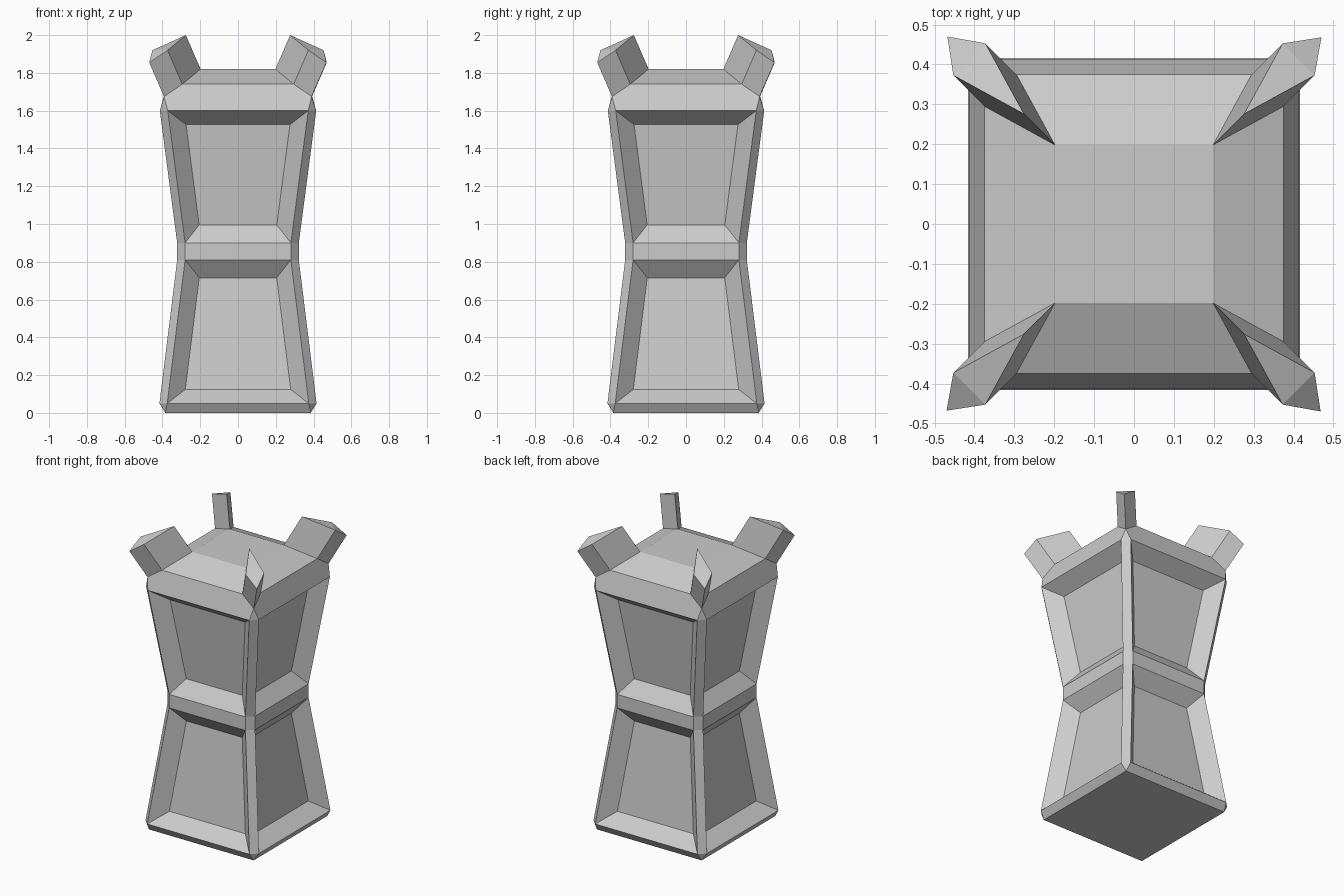
import bpy, bmesh
from math import pi
from mathutils import Matrix, Vector

if "Cube" in bpy.data.objects:
    bpy.data.objects.remove(bpy.data.objects["Cube"])

bm = bmesh.new()


def face(pts, turn):
    """Add one face, turned about z by quarter turns."""
    rot = Matrix.Rotation(turn * pi / 2, 4, 'Z')
    return bm.faces.new([bm.verts.new(rot @ Vector(p)) for p in pts])


def band(lo, hi, turn):
    """Flat front face between two levels given as (half width, depth, z)."""
    (x0, y0, z0), (x1, y1, z1) = lo, hi
    return face([(-x0, -y0, z0), (x0, -y0, z0), (x1, -y1, z1), (-x1, -y1, z1)], turn)


# Levels of the shaft: half width of the flat side, its distance out, height
levels = [(.375, .416, .05), (.28, .322, .81), (.28, .322, .90), (.372, .414, 1.60)]
foot = (.385, .385, 0)
eave = (.295, .375, 1.74)
crown = (.198, .198, 1.82)
tip = (.39, -.392, 1.675)

panels, caps = [], []
for t in range(4):
    # Bevelled foot and its corner
    band(foot, levels[0], t)
    w, d, z = levels[0]
    face([(.385, -.385, 0), (d, -w, z), (w, -d, z)], t)

    # Shaft sides and chamfered corners
    for i, (lo, hi) in enumerate(zip(levels, levels[1:])):
        f = band(lo, hi, t)
        if i != 1:
            panels.append(f)
        (w0, d0, z0), (w1, d1, z1) = lo, hi
        face([(w0, -d0, z0), (d0, -w0, z0), (d1, -w1, z1), (w1, -d1, z1)], t)

    # Bevelled eave, its corner and the roof slope
    w, d, z = levels[3]
    ew, ed, ez = eave
    face([(-w, -d, z), (w, -d, z), tip, (ew, -ed, ez), (-ew, -ed, ez),
          (-tip[0], tip[1], tip[2])], t)
    face([(w, -d, z), (d, -w, z), tip], t)
    band(eave, crown, t)

    # Corner caps that the prongs grow from
    c = (crown[0], -crown[1], crown[2])
    caps.append(face([c, (ew, -ed, ez), (ed, -ew, ez)], t))
    caps.append(face([(ew, -ed, ez), tip, (ed, -ew, ez)], t))

# Underside and flat roof
s = foot[0]
face([(-s, s, 0), (s, s, 0), (s, -s, 0), (-s, -s, 0)], 0)
s, z = crown[1:]
face([(-s, -s, z), (s, -s, z), (s, s, z), (-s, s, z)], 0)

bmesh.ops.remove_doubles(bm, verts=bm.verts[:], dist=.006)
bmesh.ops.recalc_face_normals(bm, faces=bm.faces[:])

# Sunken panels with sloping frames
bmesh.ops.inset_individual(bm, faces=panels, thickness=.085, depth=-.085,
                           use_even_offset=True)

# Four prongs leaning outwards
ext = bmesh.ops.extrude_face_region(bm, geom=caps)
for v in (g for g in ext['geom'] if isinstance(g, bmesh.types.BMVert)):
    v.co += Vector((.078 if v.co.x > 0 else -.078, .078 if v.co.y > 0 else -.078, .18))
bmesh.ops.delete(bm, geom=[f for f in caps if f.is_valid], context='FACES_ONLY')
bmesh.ops.recalc_face_normals(bm, faces=bm.faces[:])

mesh = bpy.data.meshes.new("pronged_tower")
bm.to_mesh(mesh)
bm.free()
bpy.context.collection.objects.link(bpy.data.objects.new("pronged_tower", mesh))
